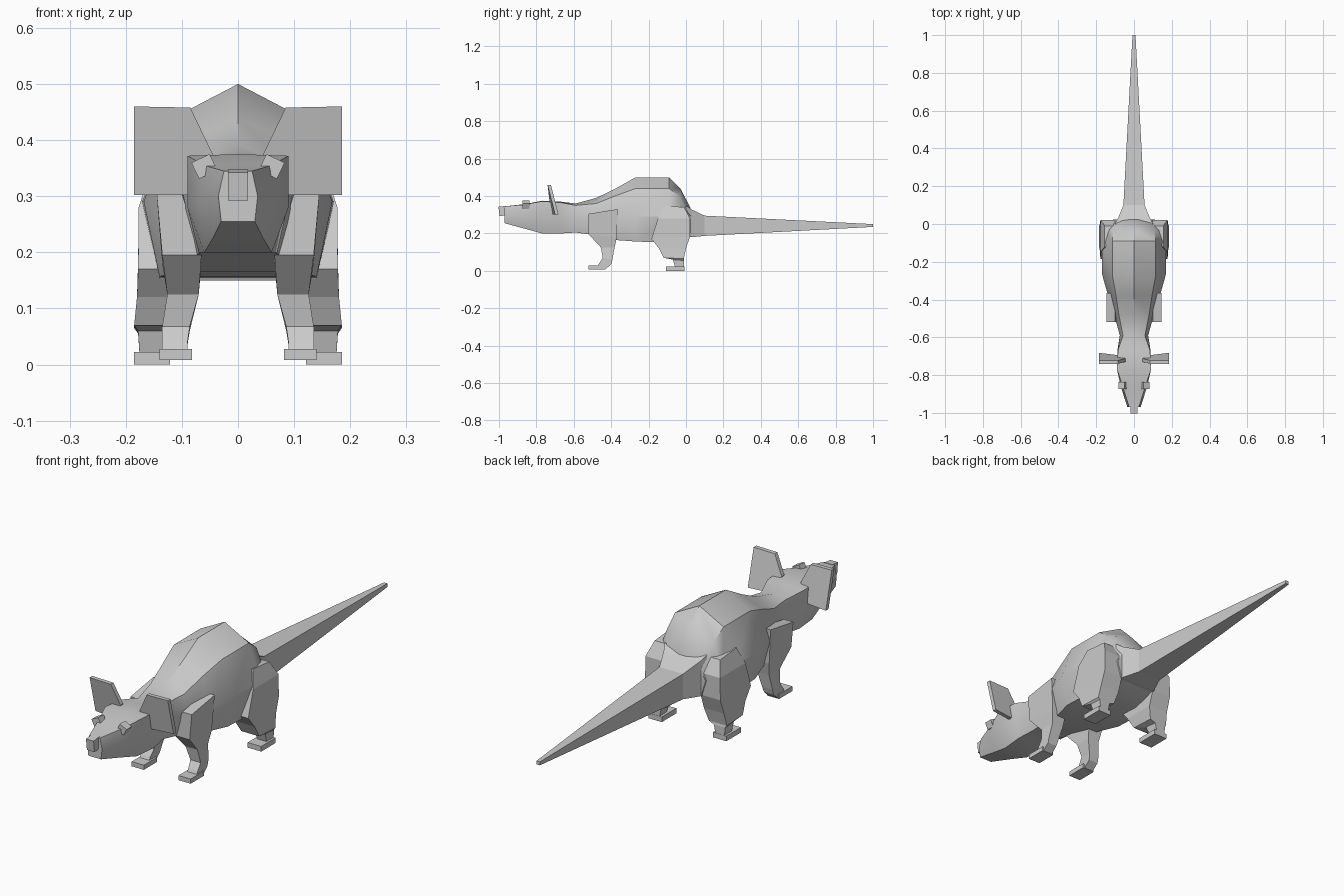
import bpy, bmesh, math
from mathutils import Matrix, Vector

if "Cube" in bpy.data.objects:
    bpy.data.objects.remove(bpy.data.objects["Cube"])


def finish(name, bm, mirror=False, angle=None):
    bmesh.ops.recalc_face_normals(bm, faces=bm.faces)
    me = bpy.data.meshes.new(name)
    bm.to_mesh(me)
    bm.free()
    ob = bpy.data.objects.new(name, me)
    bpy.context.collection.objects.link(ob)
    if mirror:
        ob.modifiers.new("mirror", 'MIRROR')
    if angle:
        bpy.ops.object.select_all(action='DESELECT')
        ob.select_set(True)
        bpy.context.view_layer.objects.active = ob
        bpy.ops.object.shade_smooth_by_angle(angle=math.radians(angle))
    return ob


def loft(name, rings, **kw):
    """Skin a list of point rings and cap both ends."""
    bm = bmesh.new()
    loops = [[bm.verts.new(p) for p in r] for r in rings]
    n = len(loops[0])
    for a, b in zip(loops, loops[1:]):
        for i in range(n):
            j = (i + 1) % n
            bm.faces.new((a[i], a[j], b[j], b[i]))
    bm.faces.new(loops[0])
    bm.faces.new(loops[-1])
    return finish(name, bm, **kw)


def body_ring(y, top, sx, sz, w, mz, bx, bz):
    right = [(sx, y, sz), (w, y, mz), (bx, y, bz)]
    return [(0, y, top)] + right + [(-p[0], y, p[2]) for p in reversed(right)]


def leg_ring(zf, zb, y0, y1, x0, x1):
    return [(x0, y0, zf), (x1, y0, zf), (x1, y1, zb), (x0, y1, zb)]


def box(name, centre, size, rot=None, mirror=False):
    bm = bmesh.ops and bmesh.new()
    m = Matrix.Translation(centre)
    if rot:
        m = m @ rot
    bmesh.ops.create_cube(bm, size=1, matrix=m @ Matrix.Diagonal((*size, 1)))
    return finish(name, bm, mirror)


# Body, neck and head: y, ridge z, shoulder x/z, side x/z, belly x/z
body = [
    (.025, .335, .075, .32, .11, .25, .09, .185),
    (-.03, .44, .11, .395, .155, .28, .13, .165),
    (-.09, .50, .115, .44, .172, .29, .14, .15),
    (-.27, .50, .115, .44, .168, .29, .14, .157),
    (-.38, .438, .095, .40, .137, .28, .105, .165),
    (-.48, .39, .08, .36, .105, .28, .08, .19),
    (-.59, .36, .058, .35, .075, .28, .06, .205),
    (-.67, .37, .085, .365, .088, .28, .07, .20),
    (-.77, .375, .09, .372, .09, .28, .06, .20),
    (-.86, .357, .06, .355, .07, .29, .045, .225),
    (-.97, .345, .025, .345, .035, .30, .03, .255),
]
loft("body", [body_ring(*r) for r in body], angle=32)

# Tail: y, half width, bottom z, top z
tail = [(.0, .10, .18, .35), (.03, .085, .18, .328), (.10, .056, .187, .295),
        (1.0, .008, .235, .25)]
loft("tail", [[(-w, y, a), (w, y, a), (w, y, b), (-w, y, b)] for y, w, a, b in tail])

# Front legs: front z, back z, y range, x range
front = [
    (.305, .33, -.52, -.365, .10, .145),
    (.195, .18, -.52, -.37, .065, .135),
    (.125, .125, -.455, -.382, .07, .126),
    (.068, .06, -.445, -.393, .086, .135),
    (.04, .035, -.465, -.40, .09, .135),
    (.01, .01, -.48, -.43, .09, .135),
]
loft("front_leg", [leg_ring(*r) for r in front], mirror=True)
box("front_foot", (.111, -.475, .018), (.058, .09, .02), mirror=True)

# Hind legs
hind = [
    (.35, .34, -.12, -.01, .09, .155),
    (.28, .28, -.15, .022, .09, .177),
    (.17, .185, -.185, .022, .085, .178),
    (.12, .12, -.145, .0, .085, .18),
    (.07, .065, -.12, -.012, .10, .185),
    (.06, .055, -.07, -.01, .125, .178),
    (.01, .01, -.055, -.01, .135, .175),
]
loft("hind_leg", [leg_ring(*r) for r in hind], mirror=True)
box("hind_foot", (.153, -.058, .011), (.064, .098, .022), mirror=True)

# Ears: four-cornered plates leaning forward
ear = [(.085, -.74, .458), (.185, -.74, .46), (.185, -.70, .302), (.088, -.712, .302),
       (.045, -.73, .375)]
loft("ear", [ear, [(x, y + .018, z) for x, y, z in ear]], mirror=True)

# Eyes and nose
box("eye", (.06, -.855, .353), (.036, .036, .032), Matrix.Rotation(.45, 4, 'Y'), True)
box("nose", (0, -.98, .32), (.036, .04, .05), Matrix.Rotation(.12, 4, 'X'))
